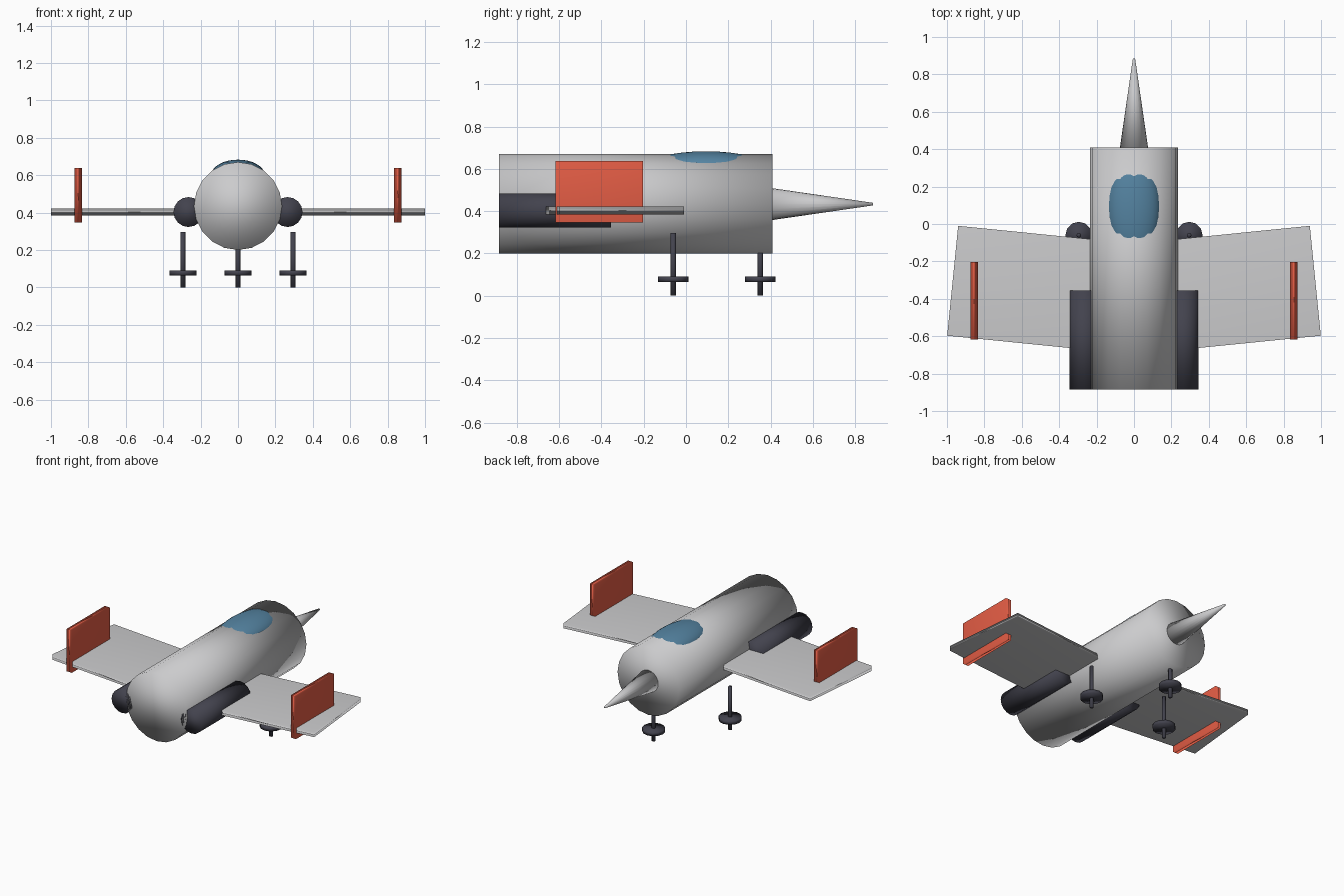
import bpy
from math import pi, sin, cos
from mathutils import Vector

cube = bpy.data.objects.get("Cube")
if cube:
    bpy.data.objects.remove(cube, do_unlink=True)


def material(name, rgb):
    mat = bpy.data.materials.new(name)
    mat.use_nodes = True
    mat.diffuse_color = (*rgb, 1)
    mat.node_tree.nodes["Principled BSDF"].inputs["Base Color"].default_value = (*rgb, 1)
    return mat


grey = material("light grey", (0.6, 0.6, 0.61))
dark = material("dark grey", (0.055, 0.055, 0.075))
red = material("red", (0.78, 0.11, 0.06))
blue = material("canopy blue", (0.09, 0.23, 0.36))


def finish(name, mat):
    obj = bpy.context.object
    obj.name = name
    obj.data.materials.append(mat)
    bpy.ops.object.shade_smooth()
    return obj


def tube(name, mat, centre, r1, r2, depth, sides, along_y=False):
    # r1 is the rear or lower end, r2 the nose or upper end
    bpy.ops.mesh.primitive_cone_add(
        vertices=sides, radius1=r1, radius2=r2, depth=depth, location=centre,
        rotation=(-pi / 2 if along_y else 0, 0, 0))
    return finish(name, mat)


def box(name, mat, centre, size, turn=0):
    bpy.ops.mesh.primitive_cube_add(size=1, location=centre, rotation=(0, 0, turn))
    bpy.context.object.scale = size
    return finish(name, mat)


# Body and nose spike
tube("fuselage", grey, (0, -0.2375, 0.435), 0.235, 0.235, 1.295, 20, True)
tube("nose_cone", grey, (0, 0.6475, 0.433), 0.075, 0.006, 0.475, 20, True)

# Canopy, half sunk in the body
bpy.ops.mesh.primitive_uv_sphere_add(segments=32, ring_count=16, radius=1,
                                     location=(0, 0.095, 0.603))
bpy.context.object.scale = (0.1415, 0.293, 0.08)
finish("canopy", blue)

# Undercarriage: upright strut through a flat wheel
def gear(prefix, x, y):
    tube(prefix + "_strut", dark, (x, y, 0.148), 0.013, 0.013, 0.296, 8)
    tube(prefix + "_wheel", dark, (x, y, 0.077), 0.072, 0.072, 0.026, 12)


gear("nose", 0, 0.352)

# Mirrored parts
span, chord, sweep = 0.9, 0.59, 0.1
for side, word in ((1, "left"), (-1, "right")):
    along = Vector((cos(sweep), sin(sweep), 0))
    across = Vector((sin(sweep), -cos(sweep), 0))
    centre = Vector((0.94, -0.01, 0.403)) - along * span / 2 + across * chord / 2
    box(word + "_wing", grey, (side * centre.x, centre.y, centre.z),
        (span, chord, 0.036), side * sweep)
    box(word + "_fin", red, (side * 0.855, -0.41, 0.492), (0.04, 0.415, 0.292))
    tube(word + "_engine", dark, (side * 0.265, -0.62, 0.403),
         0.08, 0.08, 0.53, 16, True)
    gear(word + "_main", side * 0.295, -0.06)
